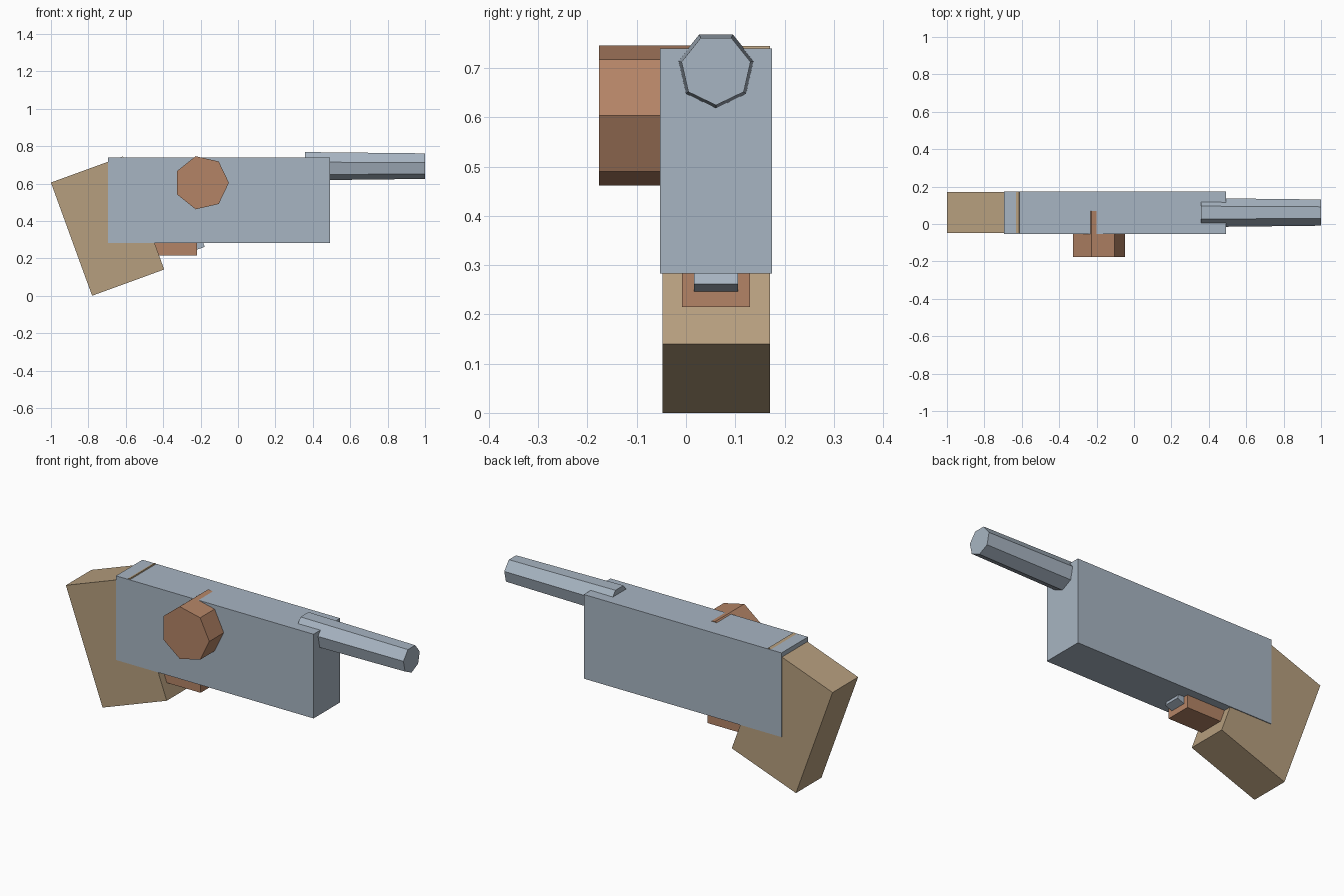
import bpy, bmesh
from math import sin, cos, pi, radians
from mathutils import Vector

cube = bpy.data.objects.get("Cube")
if cube:
    bpy.data.objects.remove(cube, do_unlink=True)


def material(name, rgb):
    m = bpy.data.materials.new(name)
    m.use_nodes = True
    m.diffuse_color = (*rgb, 1)
    m.node_tree.nodes["Principled BSDF"].inputs["Base Color"].default_value = (*rgb, 1)
    return m


steel = material("blue_grey_steel", (0.39, 0.46, 0.54))
tan = material("tan_wood", (0.47, 0.345, 0.21))
copper = material("copper_brown", (0.455, 0.23, 0.133))


def loft(name, ring_a, ring_b, mat):
    """Closed solid between two matching rings of points."""
    bm = bmesh.new()
    a = [bm.verts.new(p) for p in ring_a]
    b = [bm.verts.new(p) for p in ring_b]
    n = len(a)
    bm.faces.new(a)
    bm.faces.new(b)
    for i in range(n):
        j = (i + 1) % n
        bm.faces.new((a[i], a[j], b[j], b[i]))
    bmesh.ops.recalc_face_normals(bm, faces=bm.faces)
    mesh = bpy.data.meshes.new(name)
    bm.to_mesh(mesh)
    bm.free()
    mesh.materials.append(mat)
    obj = bpy.data.objects.new(name, mesh)
    bpy.context.collection.objects.link(obj)
    return obj


def slab(name, corner, width, height, y0, y1, mat, tilt=0):
    """Box from its lower corner in the side profile, tilted about that corner."""
    t = radians(tilt)
    u = Vector((cos(t), 0, sin(t))) * width
    v = Vector((-sin(t), 0, cos(t))) * height
    o = Vector((corner[0], 0, corner[1]))
    ring = [o, o + u, o + u + v, o + v]
    return loft(name, [p + Vector((0, y0, 0)) for p in ring],
                [p + Vector((0, y1, 0)) for p in ring], mat)


def heptagon(radius, start):
    angles = [start + 2 * pi * i / 7 for i in range(7)]
    return [(radius * cos(t), radius * sin(t)) for t in angles]


# Main body and tilted grip
slab("body", (-0.696, 0.283), 1.187, 0.457, -0.053, 0.175, steel)
slab("grip", (-0.78, 0), 0.41, 0.644, -0.048, 0.171, tan, tilt=20)

# Trigger housing and tilted trigger
slab("trigger_housing", (-0.47, 0.215), 0.251, 0.14, -0.008, 0.13, copper)
slab("trigger", (-0.27, 0.227), 0.1, 0.1, 0.016, 0.106, steel, tilt=20).location = (-0.002, 0, 0)

# Seven-sided side drum, slightly proud of the body top
drum = heptagon(0.1455, 0)
loft("side_drum", *[[(-0.194 + x, y, 0.604 + z) for x, z in drum] for y in (-0.177, 0.07)], copper)

# Seven-sided barrel with a gentle taper towards the muzzle
loft("barrel", *[[(x, 0.061 + y, 0.6965 + z) for y, z in heptagon(r, -pi / 2)]
                 for x, r in ((0.357, 0.0794), (1.0, 0.0718))], steel)
